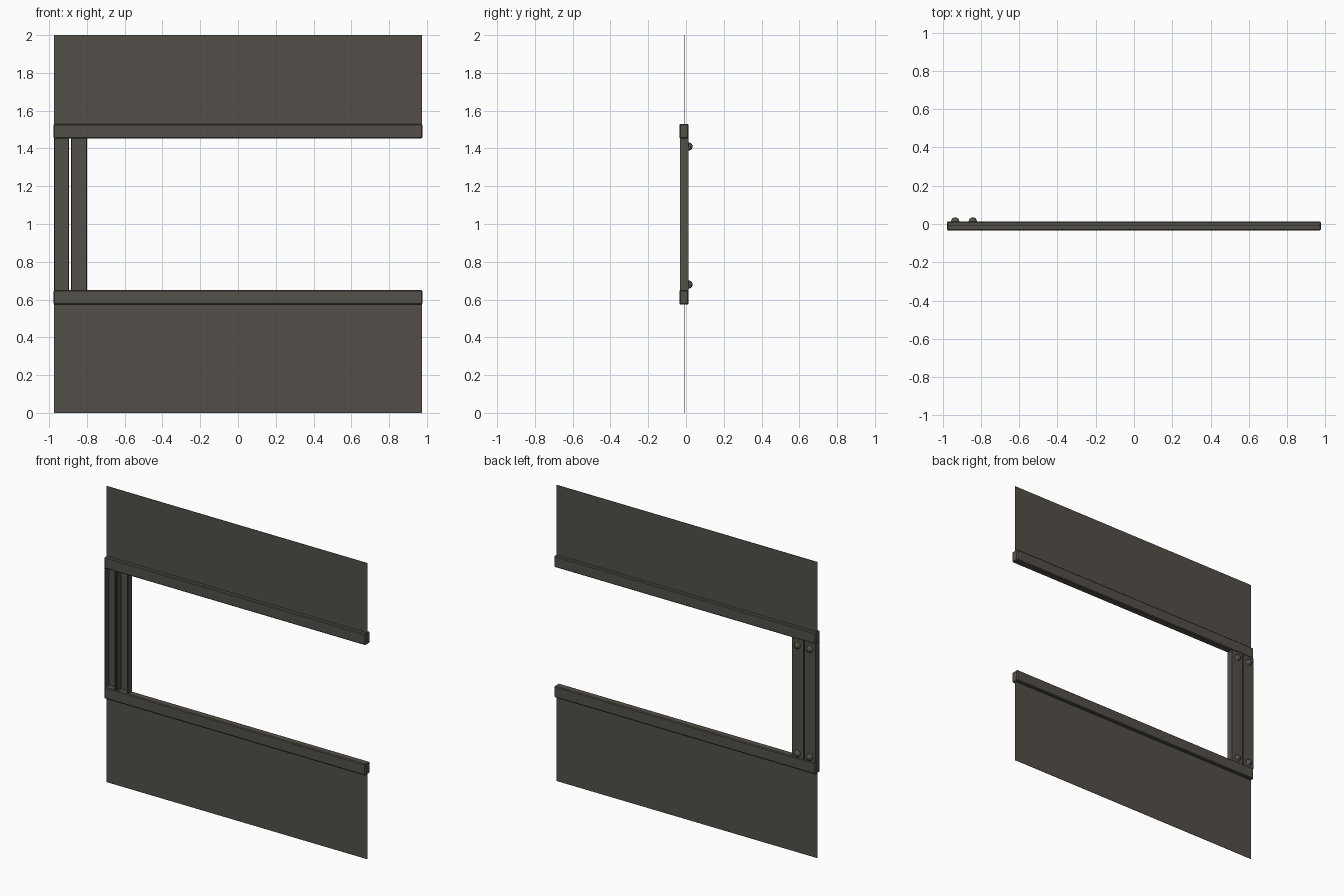
import bpy, bmesh, math
from mathutils import Matrix

if "Cube" in bpy.data.objects:
    bpy.data.objects.remove(bpy.data.objects["Cube"])

metal = bpy.data.materials.new("dark_warm_metal")
metal.diffuse_color = (0.088, 0.079, 0.067, 1)
metal.use_nodes = True
metal.node_tree.nodes["Principled BSDF"].inputs["Base Color"].default_value = metal.diffuse_color


def make(name, bm):
    bmesh.ops.recalc_face_normals(bm, faces=bm.faces)
    me = bpy.data.meshes.new(name)
    bm.to_mesh(me)
    bm.free()
    me.materials.append(metal)
    ob = bpy.data.objects.new(name, me)
    bpy.context.collection.objects.link(ob)
    return ob


def extrude(name, points, depth):
    """Extrude a closed loop of 3D points along a vector."""
    bm = bmesh.new()
    face = bm.faces.new([bm.verts.new(p) for p in points])
    res = bmesh.ops.extrude_face_region(bm, geom=[face])
    new = [g for g in res["geom"] if isinstance(g, bmesh.types.BMVert)]
    bmesh.ops.translate(bm, verts=new, vec=depth)
    return make(name, bm)


X0, X1 = -0.975, 0.975
FRONT, BACK, MID = -0.035, 0.014, -0.010

# Thin sheet panels, running into the middle of the rails
for name, z0, z1 in (("lower_panel", 0.0, 0.6), ("upper_panel", 1.5, 2.0)):
    extrude(name, [(X0, MID - 0.001, z0), (X1, MID - 0.001, z0),
                   (X1, MID - 0.001, z1), (X0, MID - 0.001, z1)], (0, 0.002, 0))

# Horizontal rails with small chamfered edges
for name, z0, z1 in (("lower_rail", 0.574, 0.650), ("upper_rail", 1.453, 1.529)):
    rail = extrude(name, [(X0 - 0.001, FRONT, z0), (X0 - 0.001, BACK, z0),
                          (X0 - 0.001, BACK, z1), (X0 - 0.001, FRONT, z1)],
                   (X1 - X0 + 0.002, 0, 0))
    bev = rail.modifiers.new("chamfer", 'BEVEL')
    bev.width = 0.005
    bev.segments = 1

# Upright U-channels, open to the front, with dome bolts on the back
T = 0.006
for side, a, b in (("outer", -0.975, -0.894), ("inner", -0.885, -0.800)):
    f, k = -0.033, 0.012
    u = [(a, f), (a, k), (b, k), (b, f), (b - T, f), (b - T, k - T), (a + T, k - T), (a + T, f)]
    extrude(side + "_post", [(x, y, 0.648) for x, y in u], (0, 0, 0.807))
    for label, z in (("bottom", 0.68), ("top", 1.41)):
        bm = bmesh.new()
        bmesh.ops.create_uvsphere(bm, u_segments=12, v_segments=8, radius=0.022)
        # keep the upper half only, then turn it towards the back
        bmesh.ops.bisect_plane(bm, geom=bm.verts[:] + bm.edges[:] + bm.faces[:],
                               plane_co=(0, 0, 0), plane_no=(0, 0, 1), clear_inner=True)
        bmesh.ops.transform(bm, verts=bm.verts, matrix=Matrix.Translation(((a + b) / 2, k, z))
                            @ Matrix.Rotation(-math.pi / 2, 4, 'X')
                            @ Matrix.Diagonal((1, 1, 1.04, 1)))
        bolt = make(f"{side}_{label}_bolt", bm)
        for p in bolt.data.polygons:
            p.use_smooth = True
